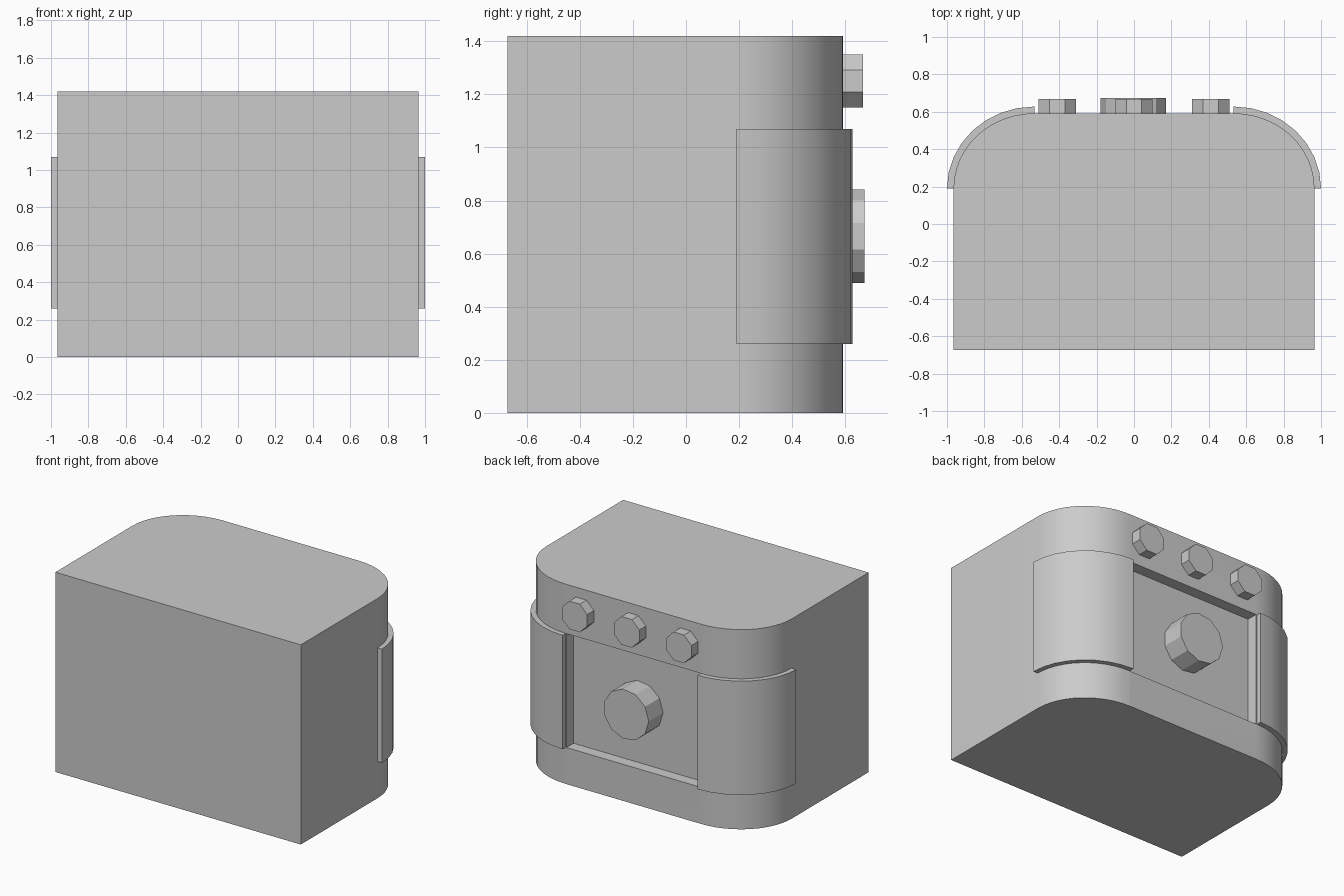
import bpy
import math

if "Cube" in bpy.data.objects:
    bpy.data.objects.remove(bpy.data.objects["Cube"])

H = 1.42                 # body height
Z0, Z1 = 0.26, 1.07      # height range of the recess and corner guards


def prism(name, pts, to3d, smooth=False):
    """Extrude a 2D outline; to3d(u, v, end) places it at end 0 or 1."""
    n = len(pts)
    verts = [to3d(u, v, e) for e in (0, 1) for u, v in pts]
    faces = [list(range(n))[::-1], list(range(n, 2 * n))]
    faces += [[i, (i + 1) % n, n + (i + 1) % n, n + i] for i in range(n)]
    me = bpy.data.meshes.new(name)
    me.from_pydata(verts, [], faces)
    ob = bpy.data.objects.new(name, me)
    bpy.context.collection.objects.link(ob)
    # make the normals point outwards
    bpy.ops.object.select_all(action='DESELECT')
    bpy.context.view_layer.objects.active = ob
    ob.select_set(True)
    bpy.ops.object.mode_set(mode='EDIT')
    bpy.ops.mesh.select_all(action='SELECT')
    bpy.ops.mesh.normals_make_consistent(inside=False)
    bpy.ops.object.mode_set(mode='OBJECT')
    if smooth:
        bpy.ops.object.shade_smooth_by_angle(angle=math.radians(30))
    return ob


def upright(z0, z1):
    return lambda u, v, e: (u, v, z1 if e else z0)


def backward(y0, y1):
    return lambda u, v, e: (u, y1 if e else y0, v)


def corner(rx, ry, steps):
    """Rounded back corner, from the side wall to the back wall."""
    return [(0.532 + rx * math.cos(i * math.pi / 2 / steps),
             0.19 + ry * math.sin(i * math.pi / 2 / steps)) for i in range(steps + 1)]


def ngon(x, z, r, sides, start):
    return [(x + r * math.cos(start + i * math.tau / sides),
             z + r * math.sin(start + i * math.tau / sides)) for i in range(sides)]


# Body with two rounded back corners
right = corner(0.433, 0.402, 12)
outline = [(0.965, -0.673)] + right + [(-x, y) for x, y in right[::-1]] + [(-0.965, -0.673)]
body = prism("body", outline, upright(0, H), smooth=True)

# Shallow rectangular recess in the back
cutter = prism("recess_cutter", [(-0.525, Z0), (0.525, Z0), (0.525, Z1), (-0.525, Z1)],
               backward(0.512, 0.75))
cutter.hide_render = True
cut = body.modifiers.new("recess", 'BOOLEAN')
cut.object = cutter
cut.solver = 'EXACT'
bpy.context.view_layer.objects.active = body
bpy.ops.object.modifier_apply(modifier=cut.name)
bpy.data.objects.remove(cutter)

# Curved guards wrapped around the back corners
guard = corner(0.468, 0.438, 8) + corner(0.43, 0.399, 8)[::-1]
for side, label in ((1, "right"), (-1, "left")):
    prism(label + "_corner_guard", [(side * x, y) for x, y in guard],
          upright(Z0, Z1), smooth=True)

# Large knob in the recess
prism("large_knob", ngon(0, 0.665, 0.178, 11, math.pi), backward(0.505, 0.673))

# Row of small octagonal buttons above it
for i, x in enumerate((-0.41, 0, 0.41)):
    prism(f"small_button_{i + 1}", ngon(x, 1.25, 0.108, 8, math.pi / 8),
          backward(0.58, 0.667))
